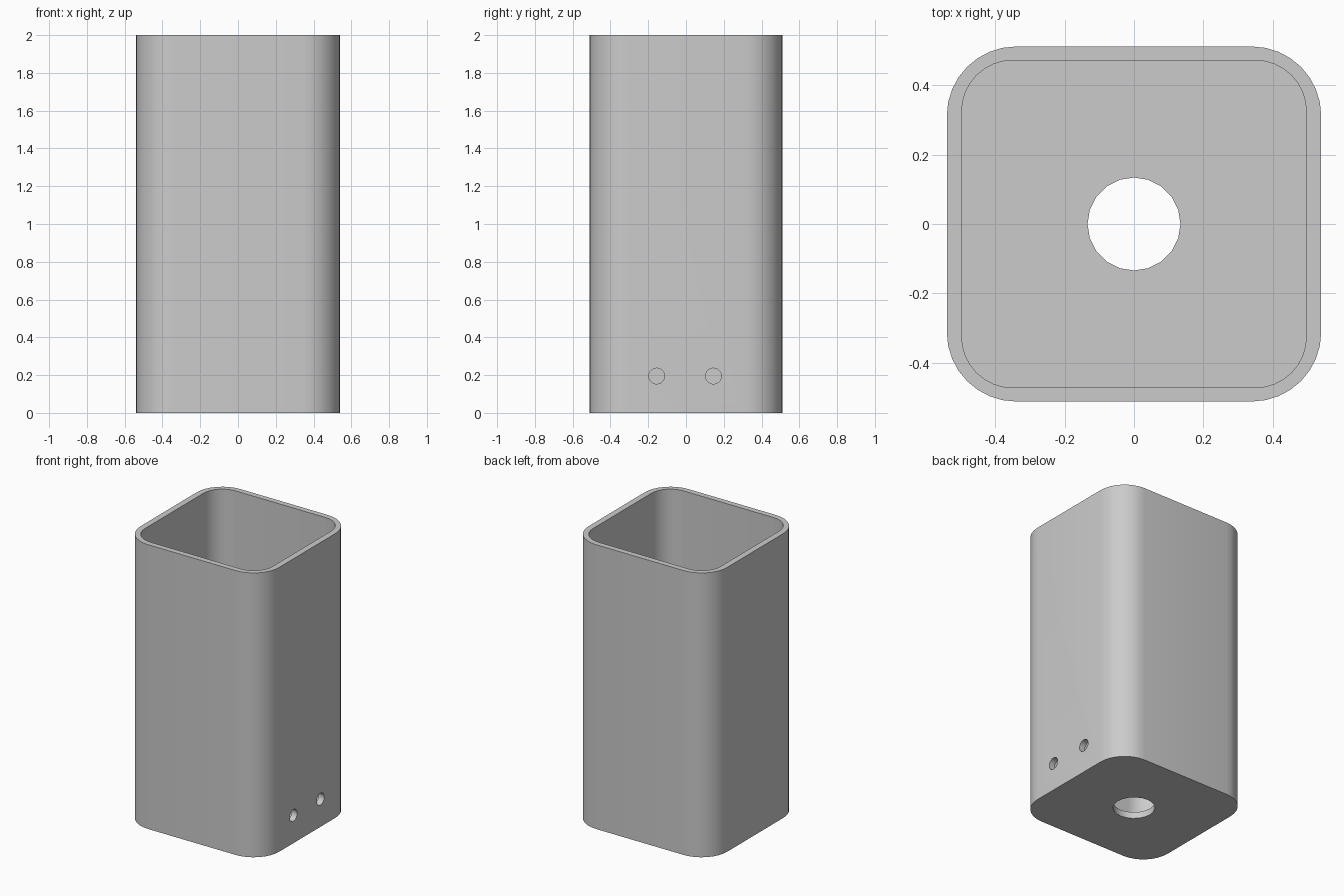
import bpy, bmesh, math
from mathutils import Matrix

cube = bpy.data.objects.get("Cube")
if cube:
    bpy.data.objects.remove(cube, do_unlink=True)

grey = bpy.data.materials.new("light_grey")
grey.use_nodes = True
colour = (0.6, 0.6, 0.6, 1)
grey.diffuse_color = colour
grey.node_tree.nodes["Principled BSDF"].inputs["Base Color"].default_value = colour


def make_object(name, bm):
    bmesh.ops.recalc_face_normals(bm, faces=bm.faces)
    mesh = bpy.data.meshes.new(name)
    bm.to_mesh(mesh)
    bm.free()
    mesh.materials.append(grey)
    obj = bpy.data.objects.new(name, mesh)
    bpy.context.collection.objects.link(obj)
    return obj


def rounded_ring(bm, half_x, half_y, radius, z, steps=8):
    """Rounded rectangle of vertices at height z."""
    ring = []
    for corner, (sx, sy) in enumerate([(1, 1), (-1, 1), (-1, -1), (1, -1)]):
        for i in range(steps + 1):
            a = (corner + i / steps) * math.pi / 2
            ring.append(bm.verts.new((sx * (half_x - radius) + radius * math.cos(a),
                                      sy * (half_y - radius) + radius * math.sin(a), z)))
    return ring


def bridge(bm, a, b):
    for i in range(len(a)):
        j = (i + 1) % len(a)
        bm.faces.new((a[i], a[j], b[j], b[i]))


# Open box: outer skin, rim, inner skin and floor
bm = bmesh.new()
outer = (0.54, 0.512, 0.2)
inner = (0.497, 0.472, 0.147)
rings = [rounded_ring(bm, *outer, 0), rounded_ring(bm, *outer, 2),
         rounded_ring(bm, *inner, 2), rounded_ring(bm, *inner, 0.045)]
for lower, upper in zip(rings, rings[1:]):
    bridge(bm, lower, upper)
bm.faces.new(rings[0])
bm.faces.new(rings[-1])
box = make_object("box", bm)


def drill(name, location, radius, depth, sides, axis="Z"):
    """Cut a round hole in the box."""
    bm = bmesh.new()
    turn = Matrix.Rotation(math.pi / 2, 4, "Y") if axis == "X" else Matrix()
    bmesh.ops.create_cone(bm, cap_ends=True, segments=sides, radius1=radius,
                          radius2=radius, depth=depth,
                          matrix=Matrix.Translation(location) @ turn)
    cutter = make_object(name, bm)
    mod = box.modifiers.new(name, "BOOLEAN")
    mod.operation = "DIFFERENCE"
    mod.solver = "EXACT"
    mod.object = cutter
    bpy.context.view_layer.objects.active = box
    bpy.ops.object.modifier_apply(modifier=name)
    bpy.data.objects.remove(cutter, do_unlink=True)


# Floor hole and the pair of holes in the left wall
drill("floor_hole", (0, 0, 0), 0.134, 0.3, 20)
for y in (-0.155, 0.145):
    drill("wall_hole", (0.52, y, 0.195), 0.042, 0.2, 20, "X")

bpy.ops.object.select_all(action="DESELECT")
box.select_set(True)
bpy.context.view_layer.objects.active = box
bpy.ops.object.shade_smooth_by_angle(angle=math.radians(30))
